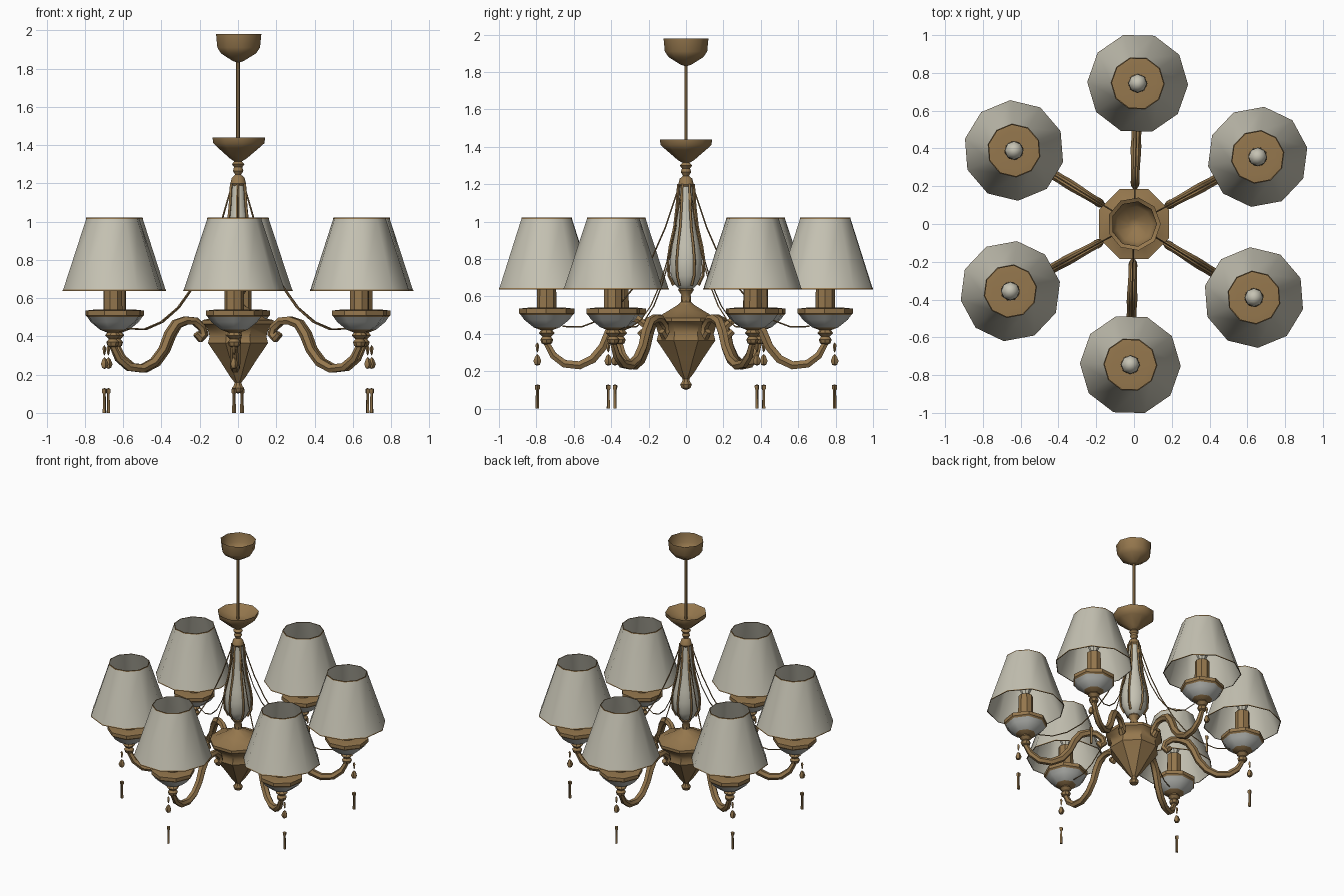
import bpy, bmesh, math
from mathutils import Vector

if "Cube" in bpy.data.objects:
    bpy.data.objects.remove(bpy.data.objects["Cube"])

def mat(name, rgb):
    m = bpy.data.materials.new(name)
    m.diffuse_color = (*rgb, 1)
    m.use_nodes = True
    m.node_tree.nodes["Principled BSDF"].inputs["Base Color"].default_value = m.diffuse_color
    return m

BRONZE = mat("bronze", (0.30, 0.185, 0.075))
CREAM = mat("cream_fabric", (0.56, 0.54, 0.45))
GLASS = mat("pale_glass", (0.50, 0.51, 0.48))

def finish(name, bm, materials, angle=40):
    bmesh.ops.recalc_face_normals(bm, faces=bm.faces[:])
    me = bpy.data.meshes.new(name)
    bm.to_mesh(me)
    bm.free()
    for m in materials:
        me.materials.append(m)
    ob = bpy.data.objects.new(name, me)
    bpy.context.collection.objects.link(ob)
    bpy.ops.object.select_all(action='DESELECT')
    ob.select_set(True)
    bpy.context.view_layer.objects.active = ob
    bpy.ops.object.shade_smooth_by_angle(angle=math.radians(angle))
    return ob

def lathe(name, profile, sides, centre=(0, 0), material=BRONZE, turn=0.0, angle=40, extra=None):
    """Turn an (r, z) profile; extra = (material, zmin, zmax) recolours a band."""
    bm = bmesh.new()
    rows = []
    for r, z in profile:
        if r < 1e-5:
            rows.append([bm.verts.new((centre[0], centre[1], z))] * sides)
        else:
            rows.append([bm.verts.new((centre[0] + r * math.cos(turn + 2 * math.pi * i / sides),
                                       centre[1] + r * math.sin(turn + 2 * math.pi * i / sides), z))
                         for i in range(sides)])
    for a, b in zip(rows, rows[1:]):
        for i in range(sides):
            j = (i + 1) % sides
            vs = list(dict.fromkeys((a[i], a[j], b[j], b[i])))
            if len(vs) > 2:
                f = bm.faces.new(vs)
                if extra and extra[1] < f.calc_center_median().z < extra[2]:
                    f.material_index = 1
    return finish(name, bm, [material] + ([extra[0]] if extra else []), angle)

def tube(name, pts, radii, sides, material=BRONZE):
    """Sweep a polygon along points in a vertical plane."""
    bm = bmesh.new()
    pts = [Vector(p) for p in pts]
    flat = Vector((pts[-1].x - pts[0].x, pts[-1].y - pts[0].y, 0)).normalized()
    side = flat.cross(Vector((0, 0, 1)))
    rows = []
    for k, p in enumerate(pts):
        t = (pts[min(k + 1, len(pts) - 1)] - pts[max(k - 1, 0)]).normalized()
        n = side.cross(t).normalized()
        rows.append([bm.verts.new(p + radii[k] * (math.cos(a) * side + math.sin(a) * n))
                     for a in [2 * math.pi * i / sides for i in range(sides)]])
    for a, b in zip(rows, rows[1:]):
        for i in range(sides):
            bm.faces.new((a[i], a[(i + 1) % sides], b[(i + 1) % sides], b[i]))
    bm.faces.new(rows[0])
    bm.faces.new(rows[-1])
    return finish(name, bm, [material], 50)

# ceiling canopy, rod and upper bowl
lathe("ceiling_canopy", [(0.122, 1.98), (0.115, 1.91), (0.095, 1.88), (0.03, 1.84), (0, 1.83)], 9)
lathe("hanging_rod", [(0.01, 1.86), (0.01, 1.38)], 6)
lathe("upper_bowl", [(0, 1.385), (0.06, 1.39), (0.142, 1.44), (0.138, 1.41), (0.11, 1.385), (0.045, 1.33),
                     (0.02, 1.315), (0.034, 1.30), (0.022, 1.285), (0.028, 1.265), (0.016, 1.245),
                     (0.034, 1.23), (0.042, 1.20), (0.03, 1.18)], 9)

# central vase column and its collar
column = [(0.034, 1.20), (0.042, 1.08), (0.055, 0.97), (0.078, 0.87), (0.09, 0.79),
          (0.085, 0.71), (0.06, 0.66), (0.035, 0.64)]
lathe("vase_column", column, 10, material=CREAM)
lathe("column_collar", [(0.035, 0.65), (0.042, 0.635), (0.025, 0.61), (0.028, 0.57), (0.05, 0.55)], 8)

# main bowl body with finial
lathe("main_body", [(0.03, 0.565), (0.10, 0.525), (0.155, 0.495), (0.20, 0.485), (0.20, 0.465), (0.175, 0.445),
                    (0.16, 0.40), (0.17, 0.365), (0.155, 0.345), (0.10, 0.27), (0.045, 0.19), (0.02, 0.16),
                    (0.022, 0.145), (0.034, 0.13), (0.026, 0.11), (0, 0.10)], 8, turn=math.pi / 8, angle=35)

R = 0.745
arm = [(0.25, 0.415), (0.225, 0.39), (0.205, 0.41), (0.215, 0.445), (0.26, 0.48), (0.315, 0.483), (0.37, 0.465),
       (0.41, 0.41), (0.445, 0.33), (0.50, 0.265), (0.57, 0.232), (0.65, 0.24), (0.71, 0.285), (0.745, 0.35)]
arm_r = [0.018, 0.024, 0.022, 0.022, 0.022, 0.024, 0.027, 0.028, 0.026, 0.026, 0.025, 0.024, 0.022, 0.018]
chain = [(0.04, 1.18), (0.11, 0.97), (0.18, 0.81), (0.27, 0.66), (0.36, 0.55), (0.46, 0.475),
         (0.56, 0.437), (0.66, 0.44)]

for k in range(6):
    a = math.radians(28.5 + 60 * k)
    ca, sa = math.cos(a), math.sin(a)
    c = (R * ca, R * sa)
    n = str(k + 1)
    place = lambda path: [(r * ca, r * sa, z) for r, z in path]
    # scrolled arm, hanging chain and metal rib of the column
    tube("arm_" + n, place(arm), arm_r, 6)
    tube("chain_" + n, place(chain), [0.004] * len(chain), 4)
    rib = [(r + 0.006, z) for r, z in column[:7]]
    tube("column_rib_" + n, place(rib), [0.008] * len(rib), 4)
    # cup: knob, glass bowl, bronze rim
    lathe("cup_" + n, [(0, 0.335), (0.028, 0.35), (0.035, 0.37), (0.022, 0.385), (0.042, 0.405), (0.03, 0.42),
                       (0.07, 0.435), (0.12, 0.475), (0.138, 0.50), (0.148, 0.51), (0.148, 0.535),
                       (0.10, 0.54), (0, 0.53)], 8, c, turn=a, angle=35, extra=(GLASS, 0.436, 0.502))
    # candle sleeve and bulb
    lathe("candle_" + n, [(0.052, 0.53), (0.05, 0.73), (0.025, 0.74), (0, 0.74)], 8, c, turn=a)
    lathe("bulb_" + n, [(0.022, 0.74), (0.035, 0.77), (0.05, 0.81), (0.048, 0.84), (0.028, 0.87), (0, 0.88)],
          8, c, CREAM)
    # open fabric shade with thin bronze trims
    s = a + math.pi / 10
    lathe("lampshade_" + n, [(0.265, 0.64), (0.14, 1.018)], 10, c, CREAM, s, 60)
    lathe("shade_top_trim_" + n, [(0.142, 1.014), (0.141, 1.021), (0.136, 1.021)], 10, c, turn=s)
    lathe("shade_bottom_trim_" + n, [(0.262, 0.638), (0.267, 0.638), (0.265, 0.645)], 10, c, turn=s)
    # dangling drops under each cup
    d = (0.795 * ca, 0.795 * sa)
    lathe("drop_link_" + n, [(0, 0.355), (0.01, 0.34), (0.006, 0.31), (0, 0.30)], 4, d)
    lathe("drop_bead_" + n, [(0, 0.292), (0.012, 0.28), (0.022, 0.255), (0.014, 0.235), (0, 0.23)], 5, d)
    lathe("drop_pendant_" + n, [(0, 0.13), (0.014, 0.125), (0.013, 0.105), (0.008, 0.10), (0.010, 0.0), (0, 0)],
          4, d, turn=a)
